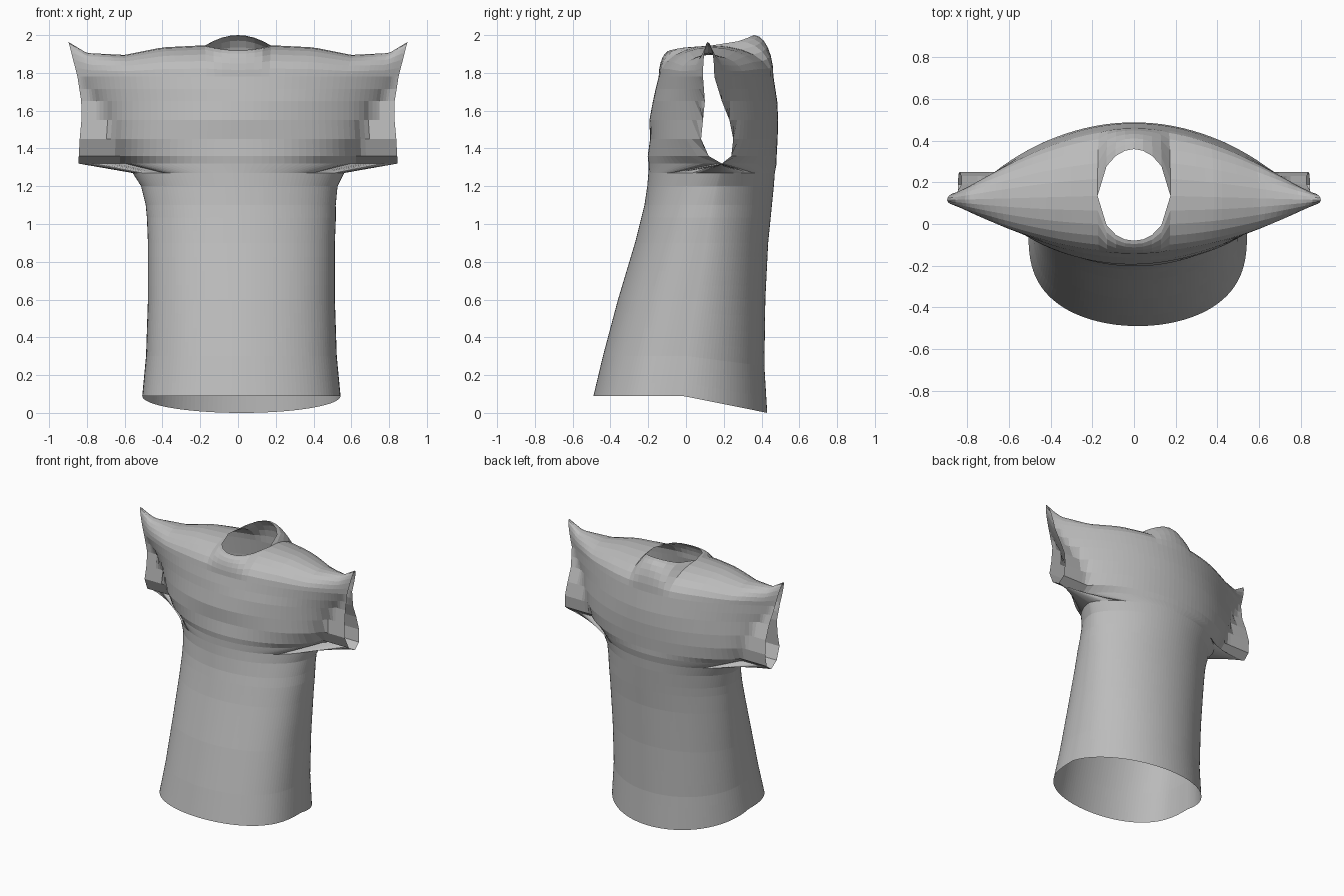
import bpy
import bmesh
import math

cube = bpy.data.objects.get("Cube")
if cube:
    bpy.data.objects.remove(cube, do_unlink=True)

COLUMNS = 64
ARCH_STEPS = 6

# Height, front depth, back depth, full half width, torso half width,
# side edges (front, back), roundness
ROWS = [
    (0.09, -0.49, 0.43, 0.525, 0.525, -0.02, -0.02, 0.68),
    (0.30, -0.44, 0.415, 0.505, 0.505, 0.01, 0.01, 0.7),
    (0.60, -0.36, 0.42, 0.495, 0.495, 0.06, 0.06, 0.72),
    (0.90, -0.27, 0.435, 0.495, 0.495, 0.11, 0.11, 0.77),
    (1.10, -0.22, 0.455, 0.503, 0.503, 0.14, 0.14, 0.88),
    (1.20, -0.205, 0.465, 0.52, 0.52, 0.16, 0.16, 1.0),
    (1.27, -0.20, 0.47, 0.56, 0.56, 0.18, 0.18, 1.12),
    (1.32, -0.20, 0.48, 0.845, 0.60, 0.19, 0.19, 1.22),
    (1.36, -0.20, 0.48, 0.843, 0.62, 0.12, 0.24, 1.3),
    (1.45, -0.195, 0.485, 0.838, 0.65, 0.08, 0.25, 1.4),
    (1.55, -0.19, 0.488, 0.83, 0.69, 0.09, 0.23, 1.55),
    (1.65, -0.175, 0.483, 0.83, 0.75, 0.10, 0.19, 1.75),
    (1.78, -0.145, 0.463, 0.85, 0.85, 0.09, 0.15, 2.1),
]
# Distance from the middle, height of the shoulder line
SHOULDER = [(0.0, 1.945), (0.2, 1.945), (0.4, 1.935), (0.6, 1.895),
            (0.8, 1.905), (0.9, 1.965)]
NECK_Y, NECK_RX, NECK_RY = 0.14, 0.172, 0.22


def lerp(a, b, t):
    return a + (b - a) * t


def sample(table, x):
    for (x0, v0), (x1, v1) in zip(table, table[1:]):
        if x <= x1:
            return lerp(v0, v1, (x - x0) / (x1 - x0))
    return table[-1][1]


def body_rows():
    """Split every long step so the cloth bends evenly."""
    for a, b in zip(ROWS, ROWS[1:]):
        steps = max(1, round((b[0] - a[0]) / 0.07))
        for i in range(steps):
            yield [lerp(p, q, i / steps) for p, q in zip(a, b)]
    yield list(ROWS[-1])


def row_point(row, angle, back):
    z, front_y, back_y, width, torso, edge_f, edge_b, power = row
    x = width * math.sin(angle)
    # Torso bulge; beyond it the sleeve keeps its own thickness
    c = math.sqrt(max(0.0, 1 - (x / torso) ** 2))
    if back:
        y = lerp(edge_b, back_y, c ** (power + 0.3))
        z -= 0.09 * c * max(0.0, 1 - (z - 0.09) / 0.5)   # hem dips at the back
    else:
        y = lerp(edge_f, front_y, c ** power)
        # Soft folds across the chest
        fold = max(0.0, 1 - abs(z - 1.5) / 0.3)
        y += 0.006 * fold * c ** 4 * math.sin(z * 40 + angle * 3)
    shift = 0.018 * max(0.0, min(1.0, (1.3 - z) * 4))
    return x + shift, y, z


def neck_end(x, back):
    """Where a column stops: the neckline, or the shoulder seam beside it."""
    r = math.sqrt(max(0.0, 1 - (x / NECK_RX) ** 2))
    sign = 1 if back else -1
    lift = 0.055 if back else -0.025
    y = lerp(NECK_Y, 0.115, abs(x) / 0.9) + sign * NECK_RY * r
    return y, sample(SHOULDER, abs(x)) + lift * r * r


def panel(bm, back):
    """One cloth panel from hem up to the shoulder seam."""
    rows = list(body_rows())
    grid = []
    angles = [math.pi * (i / COLUMNS - 0.5) for i in range(COLUMNS + 1)]
    for row in rows:
        grid.append([bm.verts.new(row_point(row, a, back)) for a in angles])
    # Shoulder arch
    for k in range(1, ARCH_STEPS + 1):
        bend = math.pi / 2 * k / ARCH_STEPS
        line = []
        for a in angles:
            _, y0, z0 = row_point(rows[-1], a, back)
            x = lerp(rows[-1][3], 0.897, math.sin(bend)) * math.sin(a)
            y1, z1 = neck_end(0.897 * math.sin(a), back)
            line.append(bm.verts.new((x, lerp(y0, y1, 1 - math.cos(bend)),
                                      lerp(z0, z1, math.sin(bend)))))
        grid.append(line)
    for low, high in zip(grid, grid[1:]):
        for i in range(COLUMNS):
            quad = [low[i], low[i + 1], high[i + 1], high[i]]
            bm.faces.new(quad[::-1] if back else quad)


# Cloth colour
grey = bpy.data.materials.new("grey cloth")
grey.use_nodes = True
colour = (0.5, 0.5, 0.5, 1.0)
grey.diffuse_color = colour
grey.node_tree.nodes["Principled BSDF"].inputs["Base Color"].default_value = colour

# Shirt: two panels sewn along sides, under sleeves and over shoulders
bm = bmesh.new()
panel(bm, False)
panel(bm, True)
bmesh.ops.remove_doubles(bm, verts=bm.verts[:], dist=0.001)
mesh = bpy.data.meshes.new("shirt")
bm.to_mesh(mesh)
bm.free()
mesh.materials.append(grey)
shirt = bpy.data.objects.new("shirt", mesh)
bpy.context.collection.objects.link(shirt)
